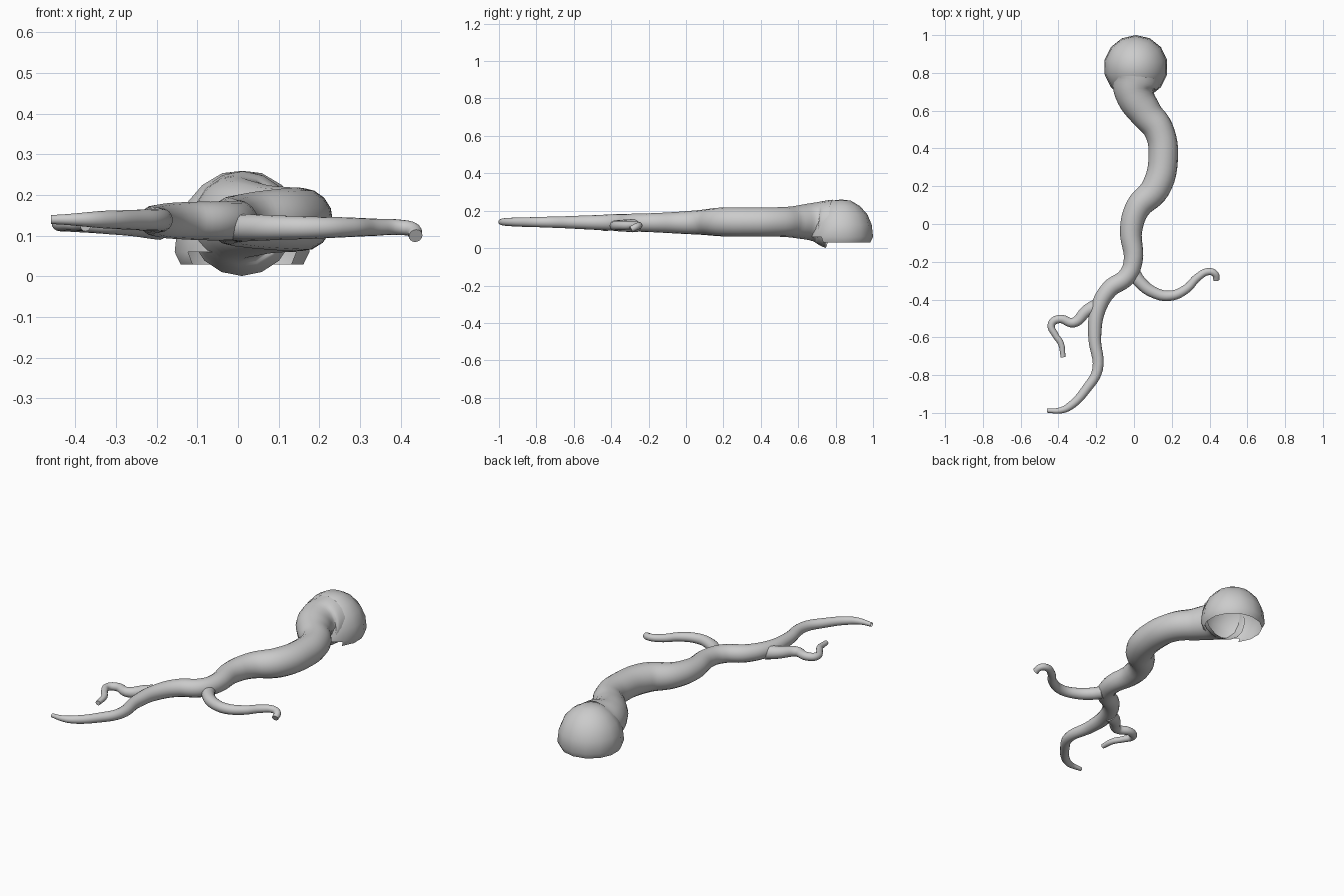
import bpy, bmesh, math

if "Cube" in bpy.data.objects:
    bpy.data.objects.remove(bpy.data.objects["Cube"])


def tube(name, pts, caps):
    """Tapered smooth tube through points given as (x, y, z, radius)."""
    cu = bpy.data.curves.new(name, 'CURVE')
    cu.dimensions = '3D'
    cu.bevel_depth = 1.0
    cu.bevel_resolution = 6
    cu.resolution_u = 6
    cu.use_fill_caps = caps
    sp = cu.splines.new('BEZIER')
    sp.radius_interpolation = 'CARDINAL'
    sp.bezier_points.add(len(pts) - 1)
    for bp, (x, y, z, r) in zip(sp.bezier_points, pts):
        bp.co = (x, y, z)
        bp.radius = r
        bp.handle_left_type = bp.handle_right_type = 'AUTO'
    ob = bpy.data.objects.new(name, cu)
    bpy.context.collection.objects.link(ob)
    select(ob)
    bpy.ops.object.convert(target='MESH')
    bpy.ops.object.shade_smooth_by_angle(angle=math.radians(50))
    return bpy.context.object


def select(ob):
    bpy.ops.object.select_all(action='DESELECT')
    ob.select_set(True)
    bpy.context.view_layer.objects.active = ob


# main root, flaring open inside the hood
tube("main_root", [
    (0.01, 0.765, 0.130, 0.130), (0.005, 0.69, 0.140, 0.105),
    (0.06, 0.59, 0.140, 0.087), (0.13, 0.50, 0.140, 0.079), (0.155, 0.36, 0.140, 0.078),
    (0.115, 0.19, 0.140, 0.077), (0.02, 0.085, 0.138, 0.067), (-0.015, -0.03, 0.136, 0.059),
    (-0.005, -0.20, 0.136, 0.050), (-0.04, -0.28, 0.136, 0.048),
    (-0.13, -0.345, 0.137, 0.046), (-0.19, -0.45, 0.137, 0.041),
    (-0.208, -0.60, 0.138, 0.034), (-0.193, -0.77, 0.139, 0.028),
    (-0.25, -0.87, 0.139, 0.025), (-0.34, -0.965, 0.140, 0.021),
    (-0.39, -0.987, 0.140, 0.016), (-0.46, -0.988, 0.140, 0.011)], False)

# right side root
tube("right_rootlet", [
    (0.00, -0.26, 0.120, 0.034), (0.03, -0.305, 0.120, 0.033),
    (0.10, -0.36, 0.120, 0.030), (0.19, -0.38, 0.120, 0.027),
    (0.275, -0.345, 0.121, 0.024), (0.34, -0.28, 0.121, 0.021),
    (0.395, -0.252, 0.121, 0.019), (0.43, -0.265, 0.115, 0.018),
    (0.437, -0.295, 0.100, 0.017)], True)

# left side root
tube("left_rootlet", [
    (-0.19, -0.43, 0.128, 0.038), (-0.25, -0.46, 0.130, 0.032),
    (-0.32, -0.522, 0.130, 0.026), (-0.395, -0.503, 0.131, 0.022),
    (-0.437, -0.53, 0.131, 0.020), (-0.415, -0.59, 0.130, 0.017),
    (-0.388, -0.63, 0.128, 0.016), (-0.375, -0.705, 0.124, 0.013)], True)

# faceted hood: dome open underneath, front lower edge trimmed
bm = bmesh.new()
sides = 14
rings = []
for r, z in [(0.155, 0.03), (0.17, 0.06), (0.163, 0.125), (0.14, 0.18),
             (0.10, 0.225), (0.05, 0.254)]:
    rings.append([bm.verts.new((0.01 + r * math.sin(2 * math.pi * i / sides),
                                0.83 + r * math.cos(2 * math.pi * i / sides), z))
                  for i in range(sides)])
top = bm.verts.new((0.01, 0.83, 0.26))
for a, b in zip(rings, rings[1:]):
    for i in range(sides):
        j = (i + 1) % sides
        bm.faces.new((a[j], a[i], b[i], b[j]))
for i in range(sides):
    bm.faces.new((rings[-1][(i + 1) % sides], rings[-1][i], top))
bm.normal_update()
drop = [f for f in bm.faces
        if f.calc_center_median().y < 0.75 and f.calc_center_median().z < 0.08]
bmesh.ops.delete(bm, geom=drop, context='FACES')
me = bpy.data.meshes.new("hood")
bm.to_mesh(me)
bm.free()
hood = bpy.data.objects.new("hood", me)
bpy.context.collection.objects.link(hood)
select(hood)
bpy.ops.object.shade_smooth_by_angle(angle=math.radians(50))
